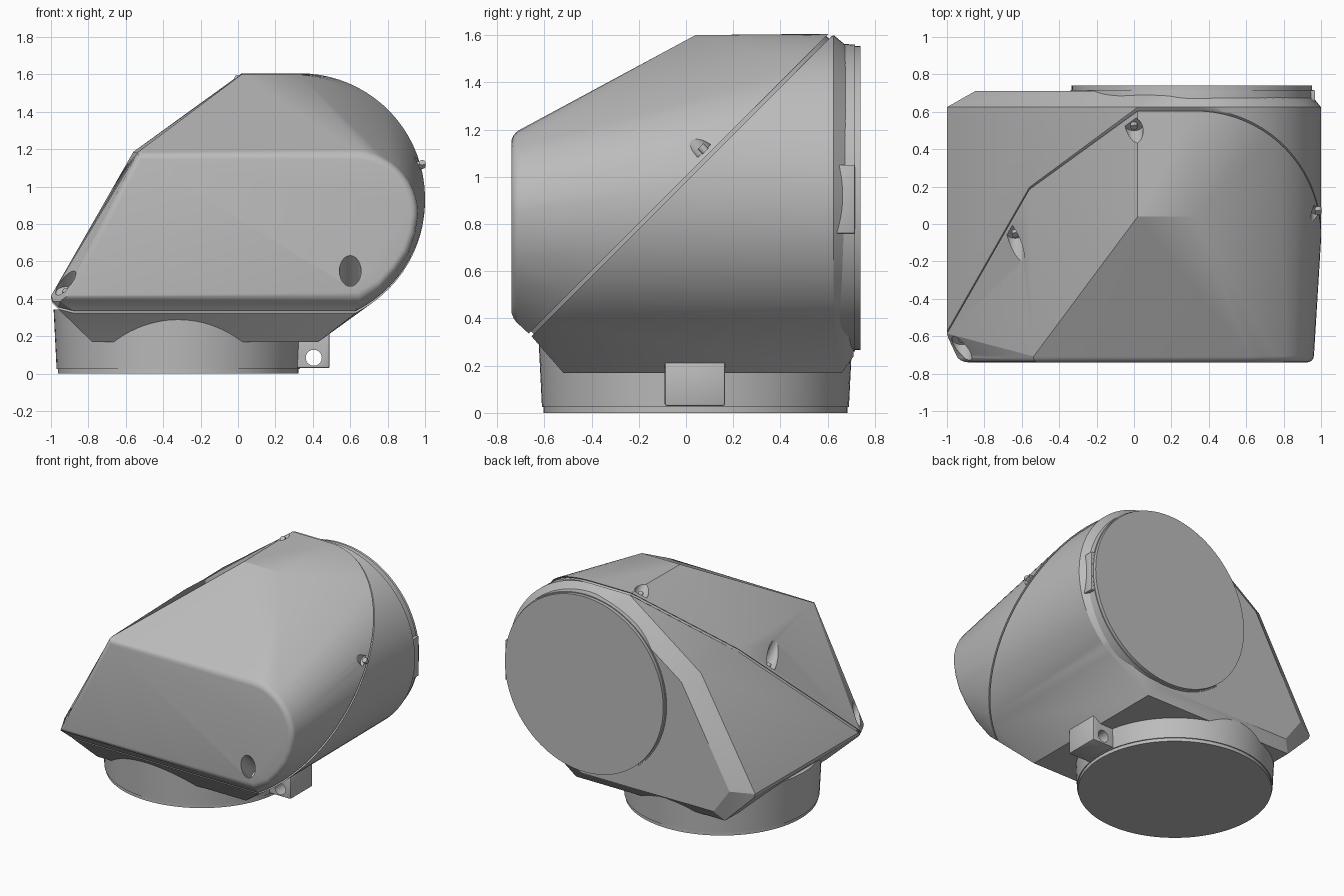
import bpy
import bmesh
import math
from mathutils import Matrix, Vector

if "Cube" in bpy.data.objects:
    bpy.data.objects.remove(bpy.data.objects["Cube"], do_unlink=True)

# One matt grey for the whole housing
grey = bpy.data.materials.new("housing grey")
grey.use_nodes = True
grey.diffuse_color = (0.5, 0.5, 0.5, 1)
grey.node_tree.nodes["Principled BSDF"].inputs["Base Color"].default_value = (0.5, 0.5, 0.5, 1)

SEAM = 0.99                                   # seam plane is z = y + SEAM
NORMAL = Vector((0, -1, 1)).normalized()
TILT = Vector((0, 0, 1)).rotation_difference(NORMAL).to_matrix().to_4x4()


def add_object(name, bm):
    bmesh.ops.recalc_face_normals(bm, faces=bm.faces)
    mesh = bpy.data.meshes.new(name)
    bm.to_mesh(mesh)
    bm.free()
    mesh.materials.append(grey)
    obj = bpy.data.objects.new(name, mesh)
    bpy.context.collection.objects.link(obj)
    return obj


def hull(points):
    bm = bmesh.new()
    verts = [bm.verts.new(p) for p in points]
    bmesh.ops.convex_hull(bm, input=verts)
    loose = [v for v in bm.verts if not v.link_faces]
    bmesh.ops.delete(bm, geom=loose, context="VERTS")
    bmesh.ops.dissolve_limit(bm, angle_limit=math.radians(0.5), verts=bm.verts, edges=bm.edges)
    return bm


def cone(name, r1, r2, depth, matrix, segments=64):
    """Frustum standing on the local origin and growing along local z."""
    bm = bmesh.new()
    bmesh.ops.create_cone(bm, cap_ends=True, segments=segments, radius1=r1, radius2=r2,
                          depth=depth, matrix=matrix @ Matrix.Translation((0, 0, depth / 2)))
    return add_object(name, bm)


def box(name, low, high, bevel=0.008):
    bm = hull([(x, y, z) for x in (low[0], high[0]) for y in (low[1], high[1])
               for z in (low[2], high[2])])
    bmesh.ops.bevel(bm, geom=bm.edges[:], offset=bevel, segments=2, profile=0.5, affect="EDGES")
    return add_object(name, bm)


def cut(obj, cutters):
    for cutter in cutters:
        cutter.hide_render = True
        mod = obj.modifiers.new("cut", "BOOLEAN")
        mod.operation = "DIFFERENCE"
        mod.solver = "EXACT"
        mod.object = cutter
    graph = bpy.context.evaluated_depsgraph_get()
    mesh = bpy.data.meshes.new_from_object(obj.evaluated_get(graph))
    obj.modifiers.clear()
    obj.data = mesh
    for cutter in cutters:
        bpy.data.objects.remove(cutter, do_unlink=True)


def arc(cx, cz, radius, start, end, steps):
    angles = [math.radians(start + (end - start) * i / steps) for i in range(steps + 1)]
    return [(cx + radius * math.cos(a), cz + radius * math.sin(a)) for a in angles]


# Shared outline in x and z: sloping left side, round right side
outline = [(-0.56, 1.18), (-1, 0.41), (-0.99, 0.38), (-0.96, 0.35), (-0.88, 0.33), (0.63, 0.33)]
outline += arc(0.33, 0.93, 0.67, -58, 90, 32) + [(0.02, 1.6)]


def seam_ring(offset, scale=1.0):
    ring = [(x * scale, (z - 0.95) * scale + 0.95) for x, z in outline]
    return [Vector((x, z - SEAM, z)) + NORMAL * offset for x, z in ring]


# Front cover: seam outline drawn forward to a smaller front face
face = [(-0.94, 0.4), (-0.54, 1.18), (0.63, 1.18)]
face += arc(0.63, 0.85, 0.33, 80, 0, 10)
face += [(0.945, 0.75), (0.91, 0.65), (0.85, 0.56), (0.77, 0.47), (0.65, 0.4)]
points = seam_ring(0.008) + [(x, -0.74, z) for x, z in face]
points += [(0.02, 0.04, 1.6), (0.33, 0.04, 1.6)]
bm = hull(points)
rim = [e for e in bm.edges if all(v.co.y < -0.735 for v in e.verts)]
bmesh.ops.bevel(bm, geom=rim, offset=0.035, segments=4, profile=0.5, affect="EDGES")
front_cover = add_object("front_cover", bm)

# Screw pockets bored square to the seam, each with a screw: x, z, radius, length
pockets = [(0.6, 0.4, 0.06, 0.6), (-0.92, 0.405, 0.055, 0.6), (0.0, 1.545, 0.05, 0.4),
           (-0.635, 0.97, 0.05, 0.4), (0.985, 1.09, 0.042, 0.17)]
cutters = []
for x, z, radius, length in pockets:
    base = Matrix.Translation(Vector((x, z - SEAM, z)) + NORMAL * 0.03) @ TILT
    cutters.append(cone("pocket_cutter", radius, radius * 0.9, length, base, 24))
    cone("screw", 0.018, 0.018, 0.03, base @ Matrix.Translation((0, 0, -0.005)), 16)
cut(front_cover, cutters)

# Rear body: seam outline run back, with a chamfered back and a flat bottom
points = seam_ring(-0.008) + [(x, 0.625, z) for x, z in outline]
points += [(x, y, 0.17) for x in (-0.78, 0.43) for y in (-0.52, 0.66)]
points += [(0.49, y, 0.22) for y in (-0.52, 0.625)]
points += [(x, 0.71, z) for x, z in arc(0.31, 0.91, 0.62, 0, 360, 64)]
points += [(x, 0.71, z) for x, z in [(-0.85, 0.42), (-0.46, 1.12), (-0.72, 0.24), (0.35, 0.24)]]
add_object("rear_body", hull(points))

# Recessed gasket showing in the seam
add_object("seam_gasket", hull(seam_ring(-0.02, 0.985) + seam_ring(0.02, 0.985)))

# Two round ports: a thin lip, then a slightly tapered collar
ports = {"bottom": Matrix.Translation((-0.32, 0.04, 0)),
         "back": Matrix.Translation((0.31, 0.74, 0.91)) @ Matrix.Rotation(math.pi / 2, 4, "X")}
for name, place in ports.items():
    cone(name + "_port_lip", 0.643, 0.643, 0.04, place, 96)
    depth = 0.32 if name == "bottom" else 0.13
    cone(name + "_port_collar", 0.65, 0.65 + 0.05 * depth, depth,
         place @ Matrix.Translation((0, 0, 0.024)), 96)

# Clamp lug on the bottom port, with a bolt hole
lug = box("clamp_lug", (0.2, -0.09, 0.03), (0.49, 0.165, 0.215))
hole = Matrix.Translation((0.405, 0.3, 0.085)) @ Matrix.Rotation(math.pi / 2, 4, "X")
cut(lug, [cone("hole_cutter", 0.043, 0.043, 0.6, hole, 24)])

# Marker plate on the side of the back port
box("marker_plate", (0.9, 0.635, 0.76), (0.968, 0.715, 1.05), 0.004)

# Smooth curved faces, keep the folds sharp
bpy.ops.object.select_all(action="DESELECT")
for obj in bpy.context.scene.objects:
    if obj.type == "MESH" and grey.name in obj.data.materials:
        obj.select_set(True)
        bpy.context.view_layer.objects.active = obj
bpy.ops.object.shade_smooth_by_angle(angle=math.radians(25))
